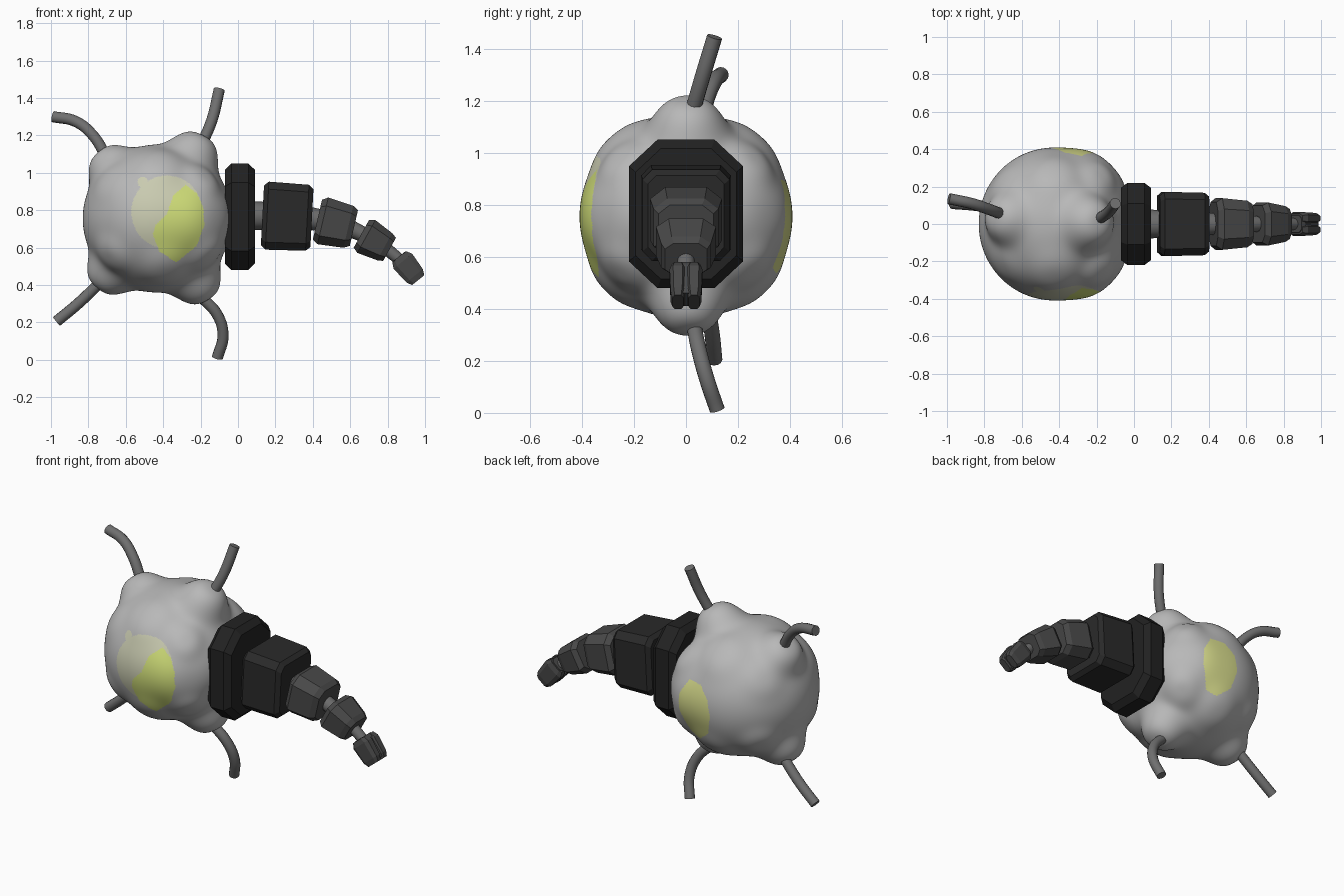
import bpy
import bmesh
from math import exp, radians
from mathutils import Vector, Matrix

cube = bpy.data.objects.get("Cube")
if cube:
    bpy.data.objects.remove(cube, do_unlink=True)


def material(name, r, g, b):
    m = bpy.data.materials.new(name)
    m.use_nodes = True
    m.diffuse_color = (r, g, b, 1)
    node = m.node_tree.nodes["Principled BSDF"]
    node.inputs["Base Color"].default_value = (r, g, b, 1)
    node.inputs["Roughness"].default_value = 0.7
    return m


stone = material("stone grey", 0.48, 0.48, 0.48)
pale = material("pale yellow grey", 0.59, 0.6, 0.44)
lime = material("yellow green", 0.63, 0.73, 0.19)
straw = material("straw yellow", 0.65, 0.68, 0.25)
black = material("collar black", 0.016, 0.016, 0.016)
coal = material("coal grey", 0.023, 0.023, 0.023)
iron = material("iron grey", 0.065, 0.065, 0.065)
steel = material("joint grey", 0.15, 0.15, 0.15)
pipe = material("pipe grey", 0.16, 0.16, 0.16)


def add_object(name, bm, mats, smooth=False):
    mesh = bpy.data.meshes.new(name)
    bmesh.ops.recalc_face_normals(bm, faces=bm.faces[:])
    for f in bm.faces:
        f.smooth = smooth
    bm.to_mesh(mesh)
    bm.free()
    for m in mats:
        mesh.materials.append(m)
    ob = bpy.data.objects.new(name, mesh)
    bpy.context.collection.objects.link(ob)
    return ob


# Lumpy body: sphere swollen by round-topped knobs (direction, height, spread)
CENTRE = Vector((-0.43, 0, 0.755))
bumps = [
    ((-0.66, 0.08, 0.75), 0.2, 0.3),
    ((0.48, 0.02, 0.88), 0.28, 0.32),
    ((-0.66, 0.06, -0.76), 0.24, 0.31),
    ((0.52, 0.02, -0.85), 0.29, 0.31),
]
for side in (-1, 1):
    bumps += [
        ((0.0, side * 0.66, 0.75), 0.05, 0.34),
        ((0.1, side * 0.72, -0.69), 0.05, 0.32),
        ((0.6, side * 0.6, 0.53), 0.06, 0.24),
        ((-0.62, side * 0.6, -0.5), 0.05, 0.26),
        ((0.65, side * 0.58, -0.5), 0.06, 0.25),
        ((-0.66, side * 0.55, 0.5), 0.03, 0.28),
        ((0.72, side * 0.7, 0.0), 0.09, 0.5),
    ]
bumps = [(Vector(d).normalized(), h, s) for d, h, s in bumps]


def in_ellipse(p, x, z, rx, rz):
    return ((p.x - x) / rx) ** 2 + ((p.z - z) / rz) ** 2 < 1


def in_outline(p, outline):
    inside = False
    for (x1, z1), (x2, z2) in zip(outline, outline[1:] + outline[:1]):
        if (z1 > p.z) != (z2 > p.z) and p.x < x1 + (p.z - z1) * (x2 - x1) / (z2 - z1):
            inside = not inside
    return inside


LEAF = [(-0.28, 0.935), (-0.22, 0.89), (-0.185, 0.81), (-0.18, 0.72), (-0.22, 0.61), (-0.33, 0.52),
        (-0.42, 0.58), (-0.455, 0.67), (-0.44, 0.72), (-0.38, 0.78), (-0.345, 0.88)]
BACK = [(-0.37, 0.89), (-0.28, 0.895), (-0.22, 0.8), (-0.215, 0.7), (-0.27, 0.56),
        (-0.34, 0.535), (-0.42, 0.6), (-0.45, 0.72), (-0.43, 0.82)]


def patch_index(p):
    if p.y > 0.15:
        return 3 if in_outline(p, BACK) else 0
    if p.y < -0.15:
        if in_outline(p, LEAF):
            return 2
        if in_ellipse(p, -0.38, 0.79, 0.19, 0.195) or in_ellipse(p, -0.51, 0.95, 0.028, 0.028):
            return 1
    return 0


bm = bmesh.new()
bmesh.ops.create_icosphere(bm, subdivisions=7, radius=1)
for v in bm.verts:
    d = v.co.normalized()
    swell = 1 + sum(h * exp(-((d - c).length_squared / (s * s)) ** 1.5) for c, h, s in bumps)
    v.co = CENTRE + Vector((d.x * 0.4, d.y * 0.408, d.z * 0.395)) * swell
for f in bm.faces:
    f.material_index = patch_index(f.calc_center_median())
add_object("body", bm, [stone, pale, lime, straw], smooth=True)


# Bevelled octagonal block, lengthwise on local x and pitched downward
def block(name, mat, centre, length, half_y, half_z, tilt=0, taper=1.0, bevel=0.03, inset=0.85,
          cut_y=0.42, cut_z=0.36):
    bm = bmesh.new()
    h = length / 2
    a, b = 1 - cut_y, 1 - cut_z
    corner = [(1, b), (a, 1), (-a, 1), (-1, b), (-1, -b), (-a, -1), (a, -1), (1, -b)]
    rings = []
    for x, s in ((-h, inset), (bevel - h, 1), (h - bevel, taper), (h, taper * inset)):
        rings.append([bm.verts.new((x, y * half_y * s, z * half_z * s)) for y, z in corner])
    for r, q in zip(rings, rings[1:]):
        for i in range(8):
            j = (i + 1) % 8
            bm.faces.new((r[i], r[j], q[j], q[i]))
    bm.faces.new(rings[0])
    bm.faces.new(rings[-1])
    bm.transform(Matrix.Translation(centre) @ Matrix.Rotation(radians(tilt), 4, "Y"))
    add_object(name, bm, [mat])


block("collar", black, (0.01, 0, 0.765), 0.16, 0.22, 0.285, bevel=0.035, inset=0.88, cut_y=0.5)
block("arm_block_1", coal, (0.263, 0, 0.765), 0.265, 0.172, 0.182, 3, 0.97, 0.025, 0.88, 0.22, 0.22)
block("arm_block_2", iron, (0.522, 0, 0.727), 0.2, 0.138, 0.128, 13, 0.9)
block("arm_block_3", iron, (0.735, 0, 0.632), 0.172, 0.115, 0.1, 29, 0.83)
block("fingertip_core", iron, (0.908, 0, 0.494), 0.15, 0.055, 0.052, 51, 0.9, 0.02)
for label, side in (("left", 1), ("right", -1)):
    block("fingertip_" + label, iron, (0.913, side * 0.031, 0.488), 0.16, 0.032, 0.064, 51, 0.88,
          0.03, 0.75)


# Round tubes swept along short paths
def tube(name, mat, points, radius, sizes=None):
    curve = bpy.data.curves.new(name, "CURVE")
    curve.dimensions = "3D"
    curve.bevel_depth = radius
    curve.bevel_resolution = 4
    curve.use_fill_caps = True
    spline = curve.splines.new("BEZIER")
    spline.resolution_u = 8
    spline.bezier_points.add(len(points) - 1)
    for i, (bp, p) in enumerate(zip(spline.bezier_points, points)):
        bp.co = p
        bp.handle_left_type = bp.handle_right_type = "AUTO"
        bp.radius = sizes[i] if sizes else 1
    curve.materials.append(mat)
    ob = bpy.data.objects.new(name, curve)
    bpy.context.collection.objects.link(ob)
    bpy.ops.object.select_all(action="DESELECT")
    ob.select_set(True)
    bpy.context.view_layer.objects.active = ob
    bpy.ops.object.convert(target="MESH")
    bpy.ops.object.shade_smooth_by_angle(angle=radians(40))


tube("arm_core", steel,
     [(0.0, 0, 0.77), (0.26, 0, 0.765), (0.52, 0, 0.728), (0.735, 0, 0.632), (0.89, 0, 0.515)],
     0.08, [1, 0.88, 0.65, 0.45, 0.38])
tube("upper_right_pipe", pipe,
     [(-0.7, 0.05, 1.08), (-0.78, 0.08, 1.205), (-0.87, 0.11, 1.275), (-0.99, 0.135, 1.3)], 0.03)
tube("upper_left_pipe", pipe,
     [(-0.2, 0.02, 1.14), (-0.14, 0.06, 1.28), (-0.1, 0.11, 1.445)], 0.03)
tube("lower_right_pipe", pipe,
     [(-0.72, 0.08, 0.43), (-0.85, 0.1, 0.305), (-0.97, 0.11, 0.205)], 0.03)
tube("lower_left_pipe", pipe,
     [(-0.2, 0.03, 0.34), (-0.11, 0.05, 0.24), (-0.08, 0.08, 0.13), (-0.11, 0.12, 0.012)], 0.03)
